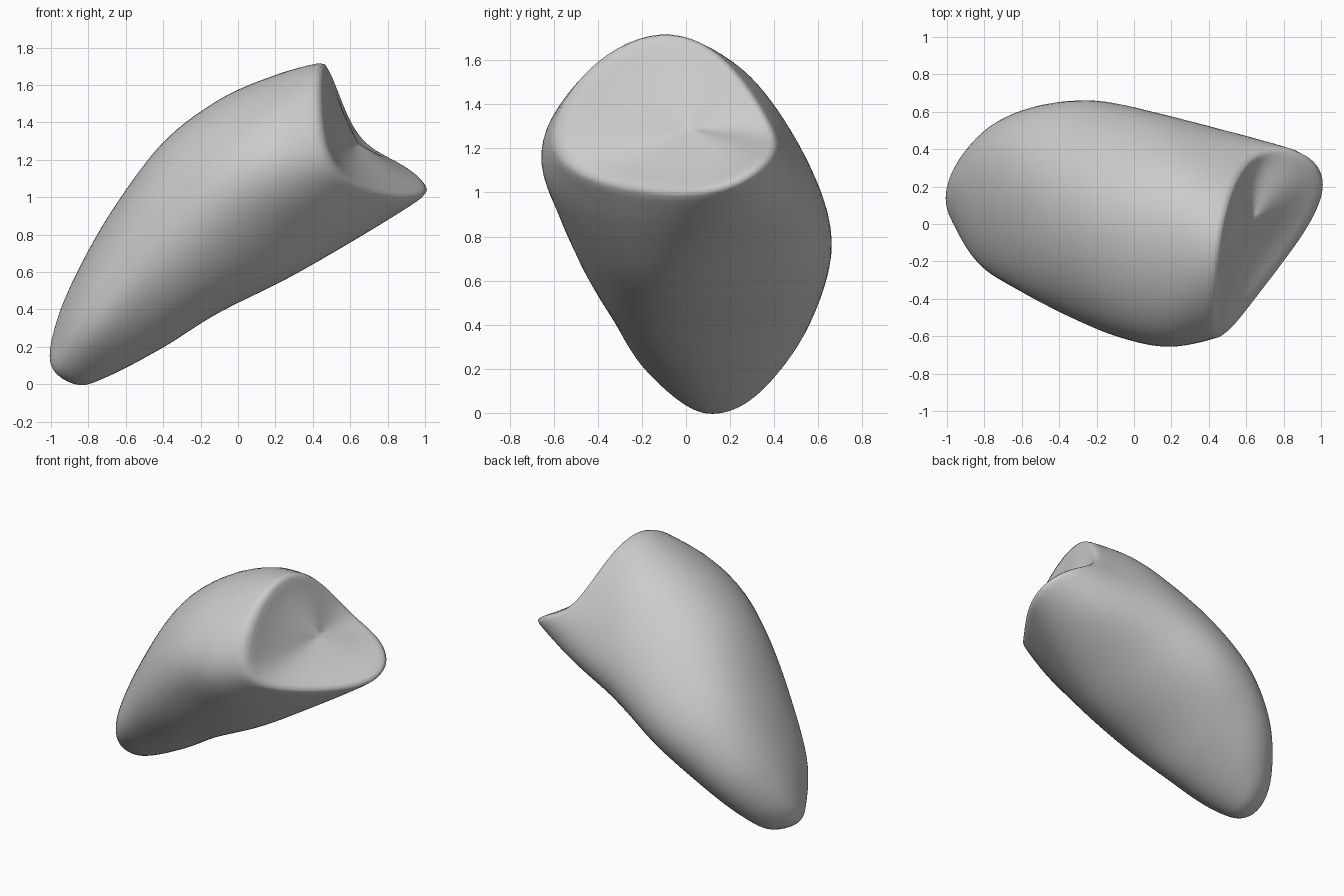
import bpy
import bmesh
import math
from mathutils import Vector

if "Cube" in bpy.data.objects:
    bpy.data.objects.remove(bpy.data.objects["Cube"])

AROUND = 72    # points around each ring
STEPS = 8      # rings between neighbouring sections
BOWL = 12      # rings inside the mouth

# Sections from mouth to tip: top, back upper, back lower, bottom, front lower, front upper
SECTIONS = [
    [(.46, -.12, 1.73), (.6, .31, 1.43), (.86, .4, 1.19), (1.025, .15, 1.02), (.69, -.37, 1.05), (.46, -.585, 1.35)],
    [(.2, -.1, 1.65), (.28, .38, 1.42), (.55, .48, 1.02), (.72, .1, .83), (.42, -.42, .88), (.17, -.635, 1.27)],
    [(-.1, -.05, 1.52), (0, .45, 1.3), (.2, .55, .86), (.3, .05, .59), (.13, -.41, .7), (-.1, -.585, 1.14)],
    [(-.4, 0, 1.29), (-.3, .52, 1.1), (-.15, .61, .65), (-.1, .1, .39), (-.2, -.34, .49), (-.36, -.48, .92)],
    [(-.65, .05, .95), (-.58, .54, .85), (-.42, .57, .46), (-.4, .12, .2), (-.48, -.23, .3), (-.6, -.36, .64)],
    [(-.85, .1, .6), (-.8, .48, .55), (-.68, .47, .25), (-.7, .13, .04), (-.75, -.13, .14), (-.82, -.22, .36)],
    [(-.97, .13, .32), (-.95, .32, .27), (-.87, .31, .09), (-.86, .14, 0), (-.92, .01, .05), (-.95, -.03, .19)],
]
TIP = Vector((-1, .14, .11))
BOWL_FLOOR = Vector((.64, .02, 1.29))


def smooth_ring(points):
    """Closed smooth curve through evenly spaced control points."""
    n = len(points)
    ring = []
    for i in range(AROUND):
        angle = math.tau * i / AROUND
        total = Vector()
        for k, p in enumerate(points):
            d = angle - math.tau * k / n
            weight = 1 + 2 * math.cos(d) + 2 * math.cos(2 * d) + math.cos(3 * d)
            total += Vector(p) * weight / n
        ring.append(total)
    return ring


def between(a, b, c, d, t):
    """Smooth blend from b to c, with a and d as neighbours."""
    return (b * 2 + (c - a) * t + (a * 2 - b * 5 + c * 4 - d) * t ** 2
            + (b * 3 - a - c * 3 + d) * t ** 3) / 2


# Control rings, with one extra ring beyond each end to set the end direction
control = [smooth_ring(s) for s in SECTIONS]
before = [p * 2 - q for p, q in zip(control[0], control[1])]
half = AROUND // 2
after = control[-1][half:] + control[-1][:half]
control = [before] + control + [[TIP] * AROUND, after]

# Bowl rings inside the mouth, from floor out to rim
rim = control[1]
middle = sum(rim, Vector()) / AROUND
rings = []
for j in range(1, BOWL):
    r = j / BOWL
    centre = middle + (BOWL_FLOOR - middle) * (1 - r ** 3)
    rings.append([centre + (p - middle) * r for p in rim])

# Outer body rings, from rim down to tip
for a, b, c, d in zip(control, control[1:], control[2:], control[3:]):
    for step in range(STEPS):
        rings.append([between(*pts, step / STEPS) for pts in zip(a, b, c, d)])

# Skin the rings and close both ends
bm = bmesh.new()
loops = [[bm.verts.new(p) for p in ring] for ring in rings]
for lower, upper in zip(loops, loops[1:]):
    for i in range(AROUND):
        j = (i + 1) % AROUND
        bm.faces.new((lower[i], lower[j], upper[j], upper[i]))
for loop, point in ((loops[0], BOWL_FLOOR), (loops[-1], TIP)):
    pole = bm.verts.new(point)
    for i in range(AROUND):
        bm.faces.new((loop[i], loop[(i + 1) % AROUND], pole))
bmesh.ops.recalc_face_normals(bm, faces=bm.faces)
for face in bm.faces:
    face.smooth = True

# Round the rim into a soft lip
rim_verts = [v for loop in loops[BOWL - 3:BOWL + 2] for v in loop]
for _ in range(4):
    bmesh.ops.smooth_vert(bm, verts=rim_verts, factor=.4,
                          use_axis_x=True, use_axis_y=True, use_axis_z=True)

mesh = bpy.data.meshes.new("hollow_shell")
bm.to_mesh(mesh)
bm.free()
shell = bpy.data.objects.new("hollow_shell", mesh)
bpy.context.collection.objects.link(shell)

# Plain grey surface
grey = bpy.data.materials.new("light_grey")
grey.use_nodes = True
colour = (.6, .6, .6, 1)
grey.diffuse_color = colour
grey.node_tree.nodes["Principled BSDF"].inputs["Base Color"].default_value = colour
mesh.materials.append(grey)
